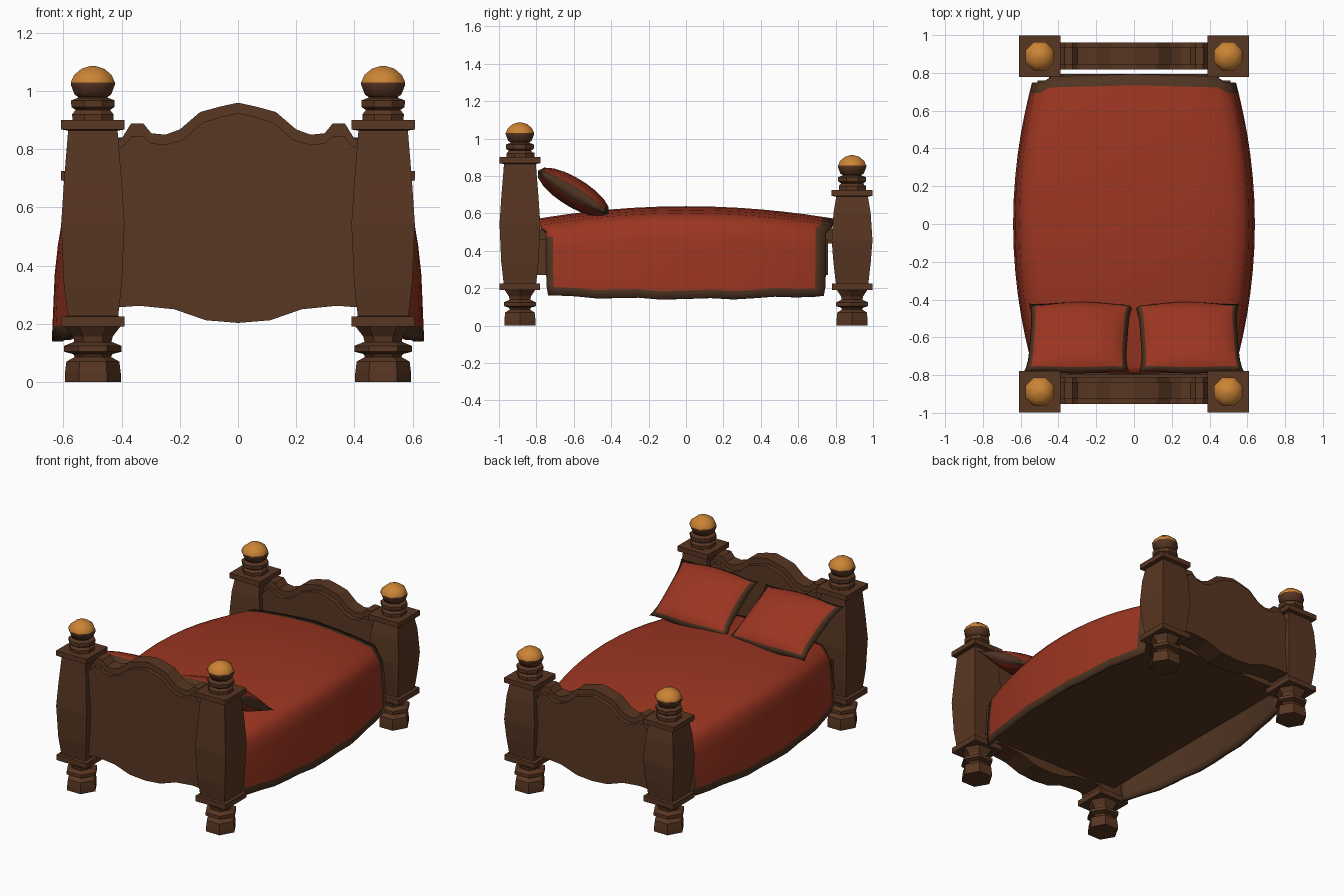
import bpy, bmesh, math
from mathutils import Matrix

if "Cube" in bpy.data.objects:
    bpy.data.objects.remove(bpy.data.objects["Cube"])


def material(name, rgb):
    m = bpy.data.materials.new(name)
    m.diffuse_color = (*rgb, 1)
    m.use_nodes = True
    m.node_tree.nodes["Principled BSDF"].inputs["Base Color"].default_value = m.diffuse_color
    return m


WOOD = material("brown wood", (0.098, 0.037, 0.016))
HEM = material("dark hem", (0.080, 0.035, 0.016))
RED = material("red cloth", (0.33, 0.036, 0.015))
GOLD = material("gold", (0.60, 0.23, 0.035))


def finish(bm, name, mats, smooth=False):
    me = bpy.data.meshes.new(name)
    bm.to_mesh(me)
    bm.free()
    for m in mats:
        me.materials.append(m)
    for p in me.polygons:
        p.use_smooth = smooth
    ob = bpy.data.objects.new(name, me)
    bpy.context.collection.objects.link(ob)
    return ob


def lathe(name, profile, sides, start, loc, mats, split=None, smooth=False):
    """Stack of rings (half width, z); faces above the split height use material 1."""
    bm = bmesh.new()
    rings = []
    for r, z in profile:
        rings.append([bm.verts.new((loc[0] + r * math.cos(start + math.tau * k / sides),
                                    loc[1] + r * math.sin(start + math.tau * k / sides), z))
                      for k in range(sides)])
    for a, b in zip(rings, rings[1:]):
        for k in range(sides):
            n = (k + 1) % sides
            bm.faces.new((a[k], a[n], b[n], b[k]))
    bm.faces.new(rings[0][::-1])
    bm.faces.new(rings[-1])
    if split is not None:
        for f in bm.faces:
            f.material_index = int(f.calc_center_median().z > split)
    return finish(bm, name, mats, smooth)


def box(name, x, y0, y1, z0, z1, mat):
    bm = bmesh.new()
    bmesh.ops.create_cube(bm, size=1)
    for v in bm.verts:
        v.co = (v.co.x * 2 * x, y1 if v.co.y > 0 else y0, z1 if v.co.z > 0 else z0)
    return finish(bm, name, [mat])


# Posts: turned foot, square tapered body with plates, collar and ball
def post(name, x, y, top):
    loc = (x, y)
    lathe(name + "_foot", [(.096, 0), (.096, .03), (.091, .07), (.062, .086), (.068, .096),
                           (.099, .104), (.099, .124), (.064, .138), (.068, .156), (.096, .192)],
          6, 0, loc, [WOOD])
    mid = (.225 + top - .04) / 2
    q = math.sqrt(2)
    lathe(name + "_body", [(r * q, z) for r, z in
          [(.108, .19), (.108, .225), (.087, .226), (.1, .34), (.109, mid), (.099, mid + .15),
           (.085, top - .036), (.109, top - .032), (.109, top)]], 4, math.pi / 4, loc, [WOOD])
    lathe(name + "_collar", [(.076, top - .002), (.077, top + .02), (.064, top + .035),
                             (.08, top + .045), (.081, top + .068), (.055, top + .077),
                             (.055, top + .085)], 8, math.pi / 8, loc, [WOOD])
    lathe(name + "_ball", [(.045, top + .074), (.068, top + .088), (.082, top + .122),
                           (.082, top + .13), (.070, top + .155), (.042, top + .177),
                           (.006, top + .187)], 8, math.pi / 8, loc, [WOOD, GOLD], top + .127, True)


PY = .888
for side, x in (("left", -.499), ("right", .499)):
    post("head_post_" + side, x, -PY, .9)
    post("foot_post_" + side, x, PY, .725)

# Scalloped boards: thick panel with a thinner, taller ridge along the crest
CREST = [(.43, .83), (.40, .836), (.368, .888), (.325, .888), (.298, .855), (.25, .85),
         (.2, .868), (.13, .928), (.06, .947), (0, .96)]
LEDGE = [(.43, .803), (.395, .81), (.365, .845), (.325, .845), (.3, .822), (.25, .815),
         (.19, .833), (.12, .893), (.055, .912), (0, .925)]
APRON = [(0, .203), (.11, .212), (.22, .25), (.34, .262), (.43, .255)]


def mirrored(pts):
    return pts + [(-x, z) for x, z in pts[-2::-1]]


def board(name, y, half, top, bottom, drop):
    bm = bmesh.new()
    outline = [(x, z - drop) for x, z in mirrored(top)]
    outline += [(-x, z) for x, z in bottom[::-1]] + bottom[1:]
    face = bm.faces.new([bm.verts.new((x, y - half, z)) for x, z in outline])
    ext = bmesh.ops.extrude_face_region(bm, geom=[face])
    for v in ext["geom"]:
        if isinstance(v, bmesh.types.BMVert):
            v.co.y += 2 * half
    bmesh.ops.recalc_face_normals(bm, faces=bm.faces)
    return finish(bm, name, [WOOD])


for name, y, drop in (("headboard", -PY + .006, 0), ("footboard", PY + .002, .175)):
    board(name + "_panel", y, .072, LEDGE, APRON, drop)
    board(name + "_ridge", y, .045, CREST, [(0, .5), (.43, .5)], drop)

# Bed base under the blanket and the mattress slab
box("bed_base", .51, -.81, .76, .27, .46, WOOD)
box("mattress", .45, -.80, .795, .44, .515, HEM)

# Blanket: domed cross-section swept along y, hem on the border
SECTION = [(0, 0), (.3, .006), (.6, .02), (.8, .036), (.9, .06), (.95, .1), (.968, .17), (.985, .27)]
STATIONS = [-1, -.95, -.8, -.65, -.5, -.35, -.18, 0, .18, .35, .5, .65, .8, .925, 1]


def blanket():
    bm = bmesh.new()
    rows = []
    for s in STATIONS:
        y = s * .78
        w, top = .64 - .16 * y * y, .638 - .11 * y * y
        hem = .143 + .027 * y * y + .005 * math.sin(y * 16)
        half = [(f * w, top - d, y * (1.018 - .02 * f if f < .9 else .96)) for f, d in SECTION]
        half += [(w * .997, hem + .045, y * .955), (w, hem, y * .945)]
        full = [(-x, z, yy) for x, z, yy in half[:0:-1]] + half
        rows.append([bm.verts.new((x, yy, z)) for x, z, yy in full])
    n = len(rows[0]) - 1
    for j, (a, b) in enumerate(zip(rows, rows[1:])):
        for i in range(n):
            f = bm.faces.new((a[i], a[i + 1], b[i + 1], b[i]))
            on_side = i < 4 or i > n - 5
            f.material_index = int(i in (0, n - 1) or j == len(rows) - 2 or (j == 0 and on_side))
    ob = finish(bm, "blanket", [RED, HEM], True)
    mod = ob.modifiers.new("cloth thickness", "SOLIDIFY")
    mod.thickness = .025
    mod.offset = -1
    mod.material_offset = 1
    mod.material_offset_rim = 1


blanket()


# Pillows: two puffed sheets joined along a dark piped border, with pulled-out corners
def pillow(name, x, side):
    bm = bmesh.new()
    grid = [-1, -.91, -.7, -.42, -.14, .14, .42, .7, .91, 1]
    for sign in (1, -1):
        rows = []
        for v in grid:
            row = []
            for u in grid:
                puff = .078 * ((1 - u * u) * (1 - v * v)) ** .5
                corner = .02 * (abs(u * v)) ** 6
                px = u * (.258 + corner) - side * .012 * v
                py = v * (.192 + .03 * (1 - u * u) + corner)
                row.append(bm.verts.new((px, py, sign * puff)))
            rows.append(row)
        last = len(grid) - 2
        for j in range(last + 1):
            for i in range(last + 1):
                q = [rows[j][i], rows[j][i + 1], rows[j + 1][i + 1], rows[j + 1][i]]
                f = bm.faces.new(q if sign > 0 else q[::-1])
                f.material_index = int(i in (0, last) or j in (0, last))
    bmesh.ops.remove_doubles(bm, verts=bm.verts, dist=1e-4)
    ob = finish(bm, name, [RED, HEM], True)
    ob.matrix_world = (Matrix.Translation((x, -.602, .712))
                       @ Matrix.Rotation(math.radians(-31.5), 4, "X"))


for side, name in ((-1, "pillow_left"), (1, "pillow_right")):
    # top edge (local +v is towards the foot) leans slightly outwards
    pillow(name, side * .292, side)
